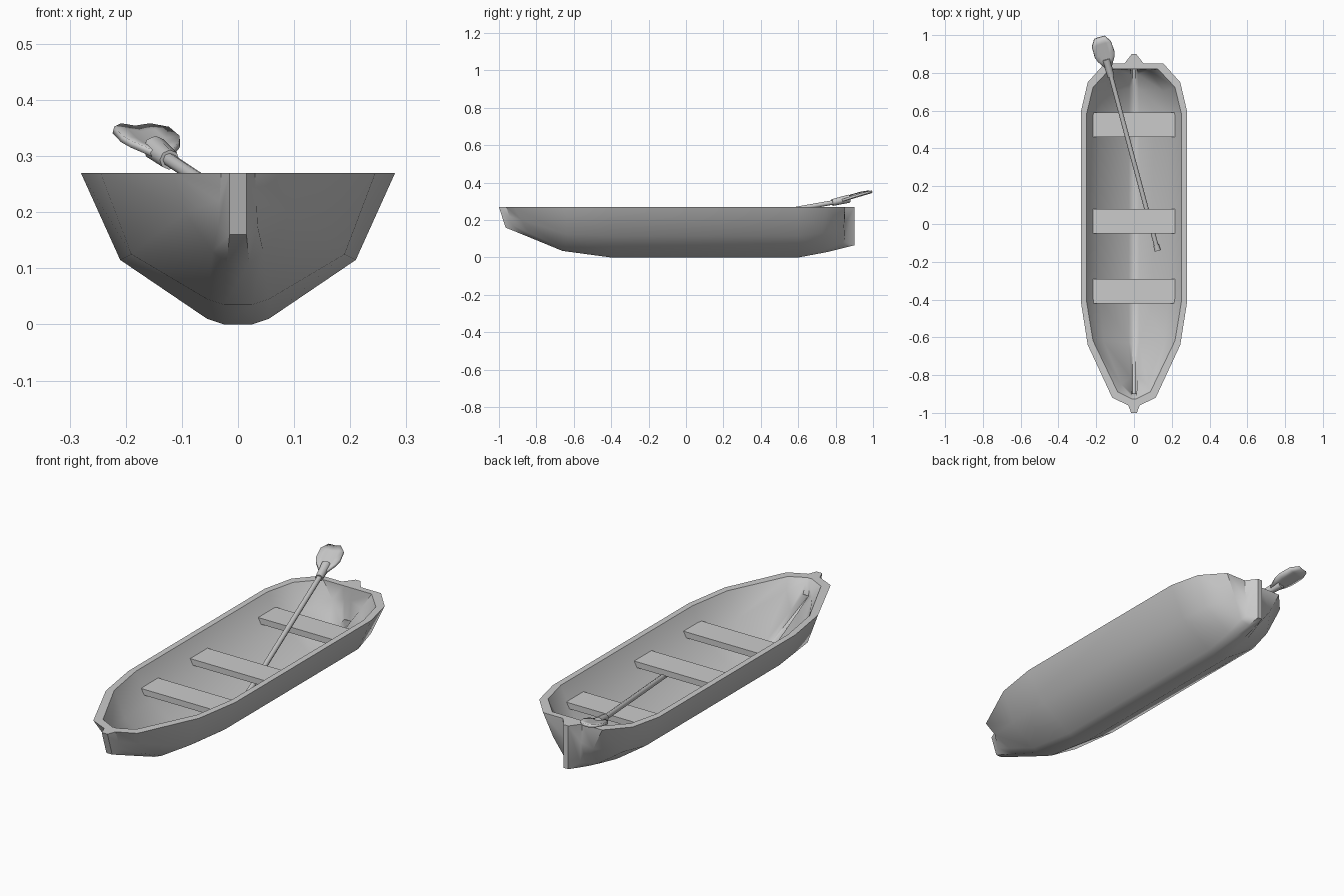
import bpy, bmesh, math
from mathutils import Vector

if "Cube" in bpy.data.objects:
    bpy.data.objects.remove(bpy.data.objects["Cube"])


def finish(bm, name, smooth=True, angle=30):
    bmesh.ops.recalc_face_normals(bm, faces=bm.faces)
    me = bpy.data.meshes.new(name)
    bm.to_mesh(me)
    bm.free()
    ob = bpy.data.objects.new(name, me)
    bpy.context.collection.objects.link(ob)
    if smooth:
        bpy.ops.object.select_all(action='DESELECT')
        bpy.context.view_layer.objects.active = ob
        ob.select_set(True)
        bpy.ops.object.shade_smooth_by_angle(angle=math.radians(angle))
    return ob


# Half-hull stations, bow to stern: gunwale, chine, keel side, keel edge
Z = 0.27
STATIONS = [
    [(.03, -.96, Z), (.033, -.945, .22), (.035, -.93, .175), (.015, -.965, .16)],
    [(.115, -.92, Z), (.095, -.88, .20), (.045, -.84, .13), (.02, -.84, .109)],
    [(.245, -.64, Z), (.19, -.64, .125), (.055, -.65, .045), (.025, -.66, .035)],
    [(.28, -.42, Z), (.21, -.40, .115), (.055, -.40, .01), (.025, -.40, 0)],
    [(.28, .60, Z), (.21, .60, .115), (.055, .60, .01), (.025, .60, 0)],
    [(.245, .75, Z), (.185, .73, .13), (.053, .74, .04), (.022, .76, .03)],
    [(.155, .85, Z), (.105, .845, .165), (.048, .82, .075), (.017, .84, .05)],
    [(.05, .85, Z), (.045, .85, .18), (.04, .85, .085), (.012, .90, .065)],
]
NOSES = [(.015, -1.0, Z), (.012, .90, Z)]


def inset(p):
    x, y, z = p
    return (max(x - .028, x * .4), y * .965, z if z == Z else z + .026)


def build_hull():
    bm = bmesh.new()

    def row(points):
        # full section from right gunwale to left gunwale
        full = points + [(-x, y, z) for x, y, z in reversed(points)]
        return [bm.verts.new(p) for p in full]

    outer = [row(s) for s in STATIONS]
    inner = [row([inset(p) for p in s]) for s in STATIONS]
    for rows in (outer, inner):
        for a, b in zip(rows, rows[1:]):
            for i in range(7):
                bm.faces.new((a[i], a[i + 1], b[i + 1], b[i]))
    # gunwale rim
    for k in range(len(outer) - 1):
        for i in (0, 7):
            bm.faces.new((outer[k][i], outer[k + 1][i], inner[k + 1][i], inner[k][i]))
    # stem and stern posts with the inner end walls
    for k, nose in zip((0, -1), NOSES):
        o, n = outer[k], inner[k]
        r = bm.verts.new(nose)
        l = bm.verts.new((-nose[0], nose[1], nose[2]))
        for post, side in ((r, o[:4]), (l, o[:3:-1])):
            for p, q in zip(side, side[1:]):
                bm.faces.new((post, p, q))
        bm.faces.new((r, l, o[4], o[3]))
        bm.faces.new((r, l, o[7], o[0]))
        bm.faces.new((o[0], o[7], n[7], n[0]))
        for i in range(3):
            bm.faces.new((n[i], n[i + 1], n[6 - i], n[7 - i]))
    return finish(bm, "hull", angle=40)


build_hull()

# Seats
for i, y in enumerate((-.355, .015, .525)):
    bm = bmesh.new()
    bmesh.ops.create_cube(bm, size=1)
    bmesh.ops.scale(bm, vec=(.44, .13, .028), verts=bm.verts)
    bmesh.ops.translate(bm, vec=(0, y, .19), verts=bm.verts)
    finish(bm, f"seat_{i + 1}", smooth=False)

# Oar
GRIP, NECK, TIP = Vector((.125, -.14, .13)), Vector((-.135, .83, .302)), Vector((-.187, 1.0, .352))


def rod(name, a, b, r1, r2, sides=8):
    bm = bmesh.new()
    bmesh.ops.create_cone(bm, cap_ends=True, segments=sides, radius1=r1, radius2=r2,
                          depth=(b - a).length)
    ob = finish(bm, name, angle=50)
    ob.location = (a + b) / 2
    ob.rotation_euler = (b - a).to_track_quat('Z', 'Y').to_euler()
    return ob


rod("oar_shaft", GRIP, NECK, .012, .012)
rod("oar_grip", GRIP, GRIP.lerp(NECK, .03), .017, .015)
rod("oar_collar", GRIP.lerp(NECK, .95), NECK.lerp(TIP, .25), .018, .022)

# Cupped oar blade: rows of (half width, distance along)
bm = bmesh.new()
rows = []
for w, t in ((.018, 0), (.045, .045), (.054, .075), (.052, .135), (.028, .172)):
    rows.append([bm.verts.new((s * w, t, .008 * abs(s) * w / .05)) for s in (-1, -.5, 0, .5, 1)])
for a, b in zip(rows, rows[1:]):
    for i in range(4):
        bm.faces.new((a[i], a[i + 1], b[i + 1], b[i]))
blade = finish(bm, "oar_blade", angle=40)
blade.location = NECK
blade.rotation_euler = (TIP - NECK).to_track_quat('Y', 'Z').to_euler()
thick = blade.modifiers.new("thickness", 'SOLIDIFY')
thick.thickness = .012
thick.offset = 0
